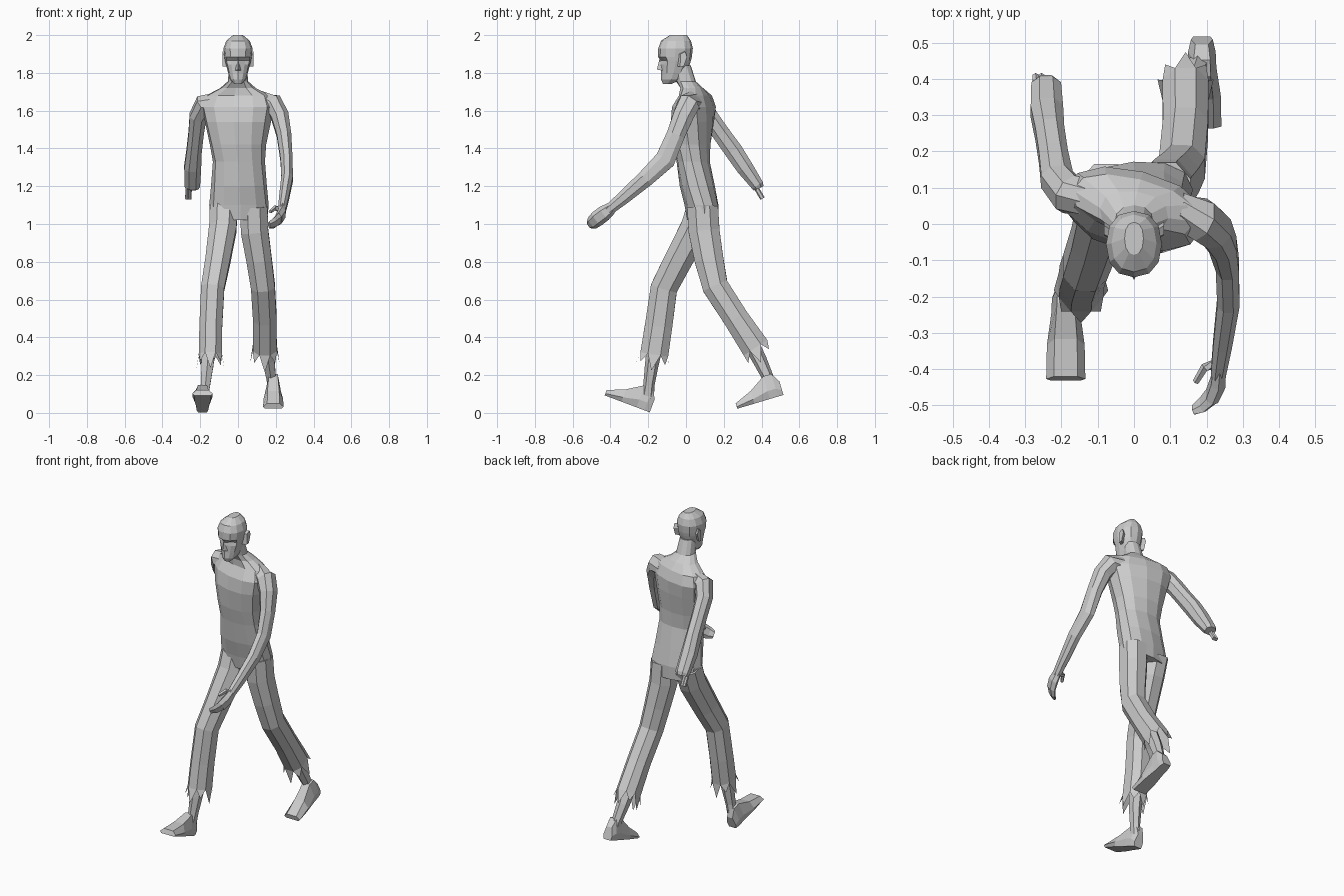
import bpy, bmesh, math
from mathutils import Vector

X = Vector((1, 0, 0))

def finish(name, bm):
    bmesh.ops.recalc_face_normals(bm, faces=bm.faces)
    me = bpy.data.meshes.new(name)
    bm.to_mesh(me)
    bm.free()
    ob = bpy.data.objects.new(name, me)
    bpy.context.collection.objects.link(ob)
    return ob

def loft(name, rings, cap_start=True, cap_end=True, teeth=None):
    """Skin a list of vertex rings; teeth adds torn points to the last ring."""
    bm = bmesh.new()
    vs = [[bm.verts.new(p) for p in r] for r in rings]
    n = len(rings[0])
    for a, b in zip(vs, vs[1:]):
        for i in range(n):
            j = (i + 1) % n
            bm.faces.new((a[i], a[j], b[j], b[i]))
    if cap_start:
        bm.faces.new(vs[0])
    if cap_end:
        bm.faces.new(vs[-1])
    if teeth:
        centre = sum((v.co for v in vs[-1]), Vector()) / n
        for i in range(n):
            a, b = vs[-1][i], vs[-1][(i + 1) % n]
            mid = (a.co + b.co) / 2
            tip = mid + (mid - centre) * 0.22 + teeth * (1.0 if i % 2 else 0.55)
            bm.faces.new((a, b, bm.verts.new(tip)))
    return finish(name, bm)

def ellipse(c, u, v, ru, rv, n, power=1.0, phase=0.0):
    f = lambda t: math.copysign(abs(t) ** power, t)
    return [Vector(c) + u * ru * f(math.cos(a)) + v * rv * f(math.sin(a))
            for a in (math.tau * i / n + phase for i in range(n))]

def limb(name, path, n=8, **kw):
    """Tube along (x, y, z, half width, half depth) stations."""
    pts = [Vector(p[:3]) for p in path]
    rings = []
    for i, p in enumerate(path):
        t = (pts[min(i + 1, len(pts) - 1)] - pts[max(i - 1, 0)]).normalized()
        u = (X - t * X.dot(t)).normalized()
        rings.append(ellipse(p[:3], u, t.cross(u), p[3], p[4], n, 0.9, math.pi / n))
    return loft(name, rings, **kw)

# Torso and neck: (z, x, y, half width, half depth, twist)
torso = [(1.02, .005, .088, .150, .082, .10), (1.10, .005, .082, .158, .090, .08),
         (1.20, .005, .060, .148, .093, .03), (1.33, .005, .038, .138, .088, -.05),
         (1.42, .000, .032, .150, .098, -.12), (1.54, .000, .034, .178, .110, -.20),
         (1.62, .000, .042, .198, .105, -.25), (1.68, .000, .050, .175, .075, -.25),
         (1.72, .000, .030, .095, .060, -.15), (1.755, 0, .000, .054, .052, 0),
         (1.84, .000, -.025, .046, .050, 0)]
rings = []
for z, x, y, rx, ry, yaw in torso:
    u = Vector((math.cos(yaw), math.sin(yaw), 0))
    rings.append(ellipse((x, y, z), u, Vector((-u.y, u.x, 0)), rx, ry, 12, .88))
loft("torso_and_neck", rings)

# Head: (z, front y, back y, half width, eye socket inset)
head = [(1.742, -.122, -.075, .022, 0), (1.765, -.132, -.025, .042, 0),
        (1.80, -.132, .000, .052, .003), (1.845, -.134, .020, .064, .008),
        (1.865, -.136, .026, .069, .022), (1.885, -.147, .031, .072, 0),
        (1.93, -.147, .036, .077, 0), (1.97, -.132, .026, .062, 0),
        (2.0, -.085, .005, .026, 0)]
rings = []
for z, yf, yb, w, inset in head:
    r = ellipse((0, (yf + yb) / 2, z), X, Vector((0, 1, 0)), w, (yb - yf) / 2, 12, .88)
    r[8].y += inset
    r[10].y += inset
    rings.append(r)
loft("head", rings)

# Nose wedge
bm = bmesh.new()
nose = [bm.verts.new(p) for p in ((0, -.14, 1.875), (-.016, -.125, 1.812),
                                  (.016, -.125, 1.812), (0, -.154, 1.818))]
for f in ((0, 1, 3), (0, 3, 2), (1, 2, 3), (0, 2, 1)):
    bm.faces.new([nose[i] for i in f])
finish("nose", bm)

# Ears
for s, side in ((-1, "right"), (1, "left")):
    loft(side + "_ear", [
        [(s * x, y + (x - .06) * .6, z) for y, z in
         ((-.045, 1.835), (-.025, 1.835), (-.008, 1.885), (-.018, 1.912), (-.042, 1.9))]
        for x in (.058, .083)])

# Trouser legs with torn hems
limb("front_trouser_leg", [
    (-.076, .088, 1.09, .078, .088), (-.080, .050, .98, .078, .085),
    (-.108, -.045, .80, .070, .080), (-.134, -.117, .66, .066, .076),
    (-.144, -.145, .46, .065, .078), (-.146, -.168, .31, .066, .080)],
    cap_end=False, teeth=Vector((0, -.015, -.085)))
limb("rear_trouser_leg", [
    (.083, .088, 1.09, .078, .088), (.088, .096, .96, .078, .088),
    (.112, .122, .81, .072, .082), (.132, .155, .67, .068, .074),
    (.142, .265, .50, .067, .072), (.142, .368, .345, .068, .080)],
    cap_end=False, teeth=Vector((0, .03, -.08)))

# Bare shins
limb("front_shin", [(-.148, -.15, .44, .045, .048), (-.162, -.182, .25, .036, .036),
                    (-.172, -.196, .15, .028, .030), (-.182, -.205, .08, .028, .035)], 6)
limb("rear_shin", [(.150, .30, .45, .045, .048), (.162, .39, .28, .036, .038),
                   (.176, .437, .18, .028, .030), (.185, .45, .11, .028, .035)], 6)

# Feet: stations along the sole (distance, half width, height), pitched about the heel
def foot(name, heel, pitch):
    d = Vector((0, -math.cos(pitch), math.sin(pitch)))
    n = Vector((0, math.sin(pitch), math.cos(pitch)))
    rings = []
    for s, w, h in ((0, .030, .075), (.03, .038, .125), (.075, .040, .125),
                    (.16, .052, .070), (.255, .054, .030)):
        shape = ((-.8, 0), (.8, 0), (1, .35), (.6, 1), (-.6, 1), (-1, .35))
        rings.append([Vector(heel) + d * s + X * a * w + n * b * h for a, b in shape])
    loft(name, rings)

foot("front_foot", (-.188, -.192, .003), .36)
foot("rear_foot", (.187, .516, .095), -.29)

# Forward arm with curled hand
limb("forward_arm", [
    (.120, .035, 1.645, .050, .060), (.185, .012, 1.632, .058, .062),
    (.222, -.015, 1.57, .050, .058), (.244, -.055, 1.47, .041, .052),
    (.257, -.110, 1.34, .034, .058), (.260, -.215, 1.24, .033, .048),
    (.244, -.330, 1.14, .028, .038), (.232, -.415, 1.07, .022, .030)])
limb("forward_palm", [(.236, -.395, 1.085, .020, .032), (.232, -.435, 1.055, .023, .042),
                      (.215, -.475, 1.025, .020, .042)], 6)
limb("forward_fingers", [(.217, -.470, 1.028, .018, .042), (.190, -.497, 1.005, .014, .036),
                         (.165, -.512, .995, .010, .022)], 6)
limb("forward_thumb", [(.226, -.385, 1.075, .013, .016), (.195, -.395, 1.085, .012, .014),
                       (.170, -.435, 1.065, .009, .010)], 5)

# Trailing arm ending in a stump
limb("trailing_arm", [
    (-.115, .070, 1.645, .050, .055), (-.180, .082, 1.632, .055, .055),
    (-.212, .122, 1.57, .048, .050), (-.222, .185, 1.48, .043, .050),
    (-.232, .250, 1.39, .043, .052), (-.240, .310, 1.30, .048, .048),
    (-.242, .378, 1.205, .044, .036), (-.243, .385, 1.19, .036, .030)])
for i, x in enumerate((-.268, -.252)):
    limb("stump_bone_%d" % (i + 1), [(x, .355, 1.22, .010, .013),
                                     (x - .003, .405, 1.135, .010, .013)], 6)
